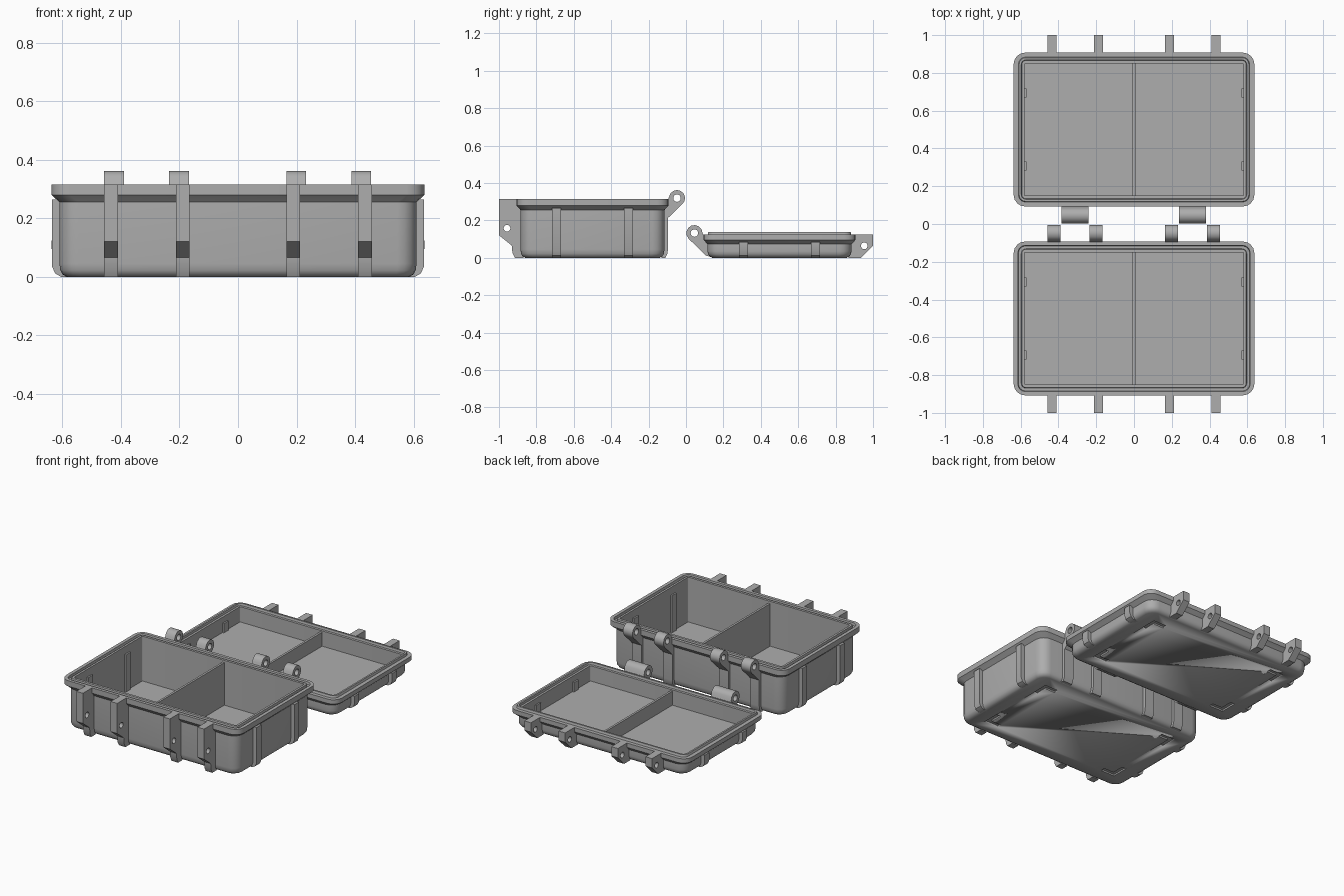
import bpy, bmesh, math

if "Cube" in bpy.data.objects:
    bpy.data.objects.remove(bpy.data.objects["Cube"])

grey = bpy.data.materials.new("grey plastic")
grey.diffuse_color = (0.42, 0.42, 0.42, 1)
grey.use_nodes = True
grey.node_tree.nodes["Principled BSDF"].inputs["Base Color"].default_value = grey.diffuse_color


def finish(name, mesh):
    mesh.materials.clear()
    mesh.materials.append(grey)
    ob = bpy.data.objects.new(name, mesh)
    bpy.context.collection.objects.link(ob)
    bpy.ops.object.select_all(action='DESELECT')
    ob.select_set(True)
    bpy.context.view_layer.objects.active = ob
    bpy.ops.object.shade_smooth_by_angle(angle=math.radians(32))
    return ob


def from_bmesh(name, bm):
    bmesh.ops.recalc_face_normals(bm, faces=bm.faces)
    mesh = bpy.data.meshes.new(name)
    bm.to_mesh(mesh)
    bm.free()
    return finish(name, mesh)


def tray(name, cy, rings):
    """Stack of rounded rectangles (half x, half y, corner radius, z), capped at both ends."""
    bm = bmesh.new()
    loops = []
    for hx, hy, r, z in rings:
        loop = []
        for k, (sx, sy) in enumerate([(1, 1), (-1, 1), (-1, -1), (1, -1)]):
            for i in range(5):
                a = math.pi / 2 * (k + i / 4)
                loop.append(bm.verts.new((sx * (hx - r) + r * math.cos(a),
                                          cy + sy * (hy - r) + r * math.sin(a), z)))
        loops.append(loop)
    n = len(loops[0])
    for lo, hi in zip(loops, loops[1:]):
        for i in range(n):
            bm.faces.new((lo[i], lo[(i + 1) % n], hi[(i + 1) % n], hi[i]))
    bm.faces.new(loops[0][::-1])
    bm.faces.new(loops[-1])
    return from_bmesh(name, bm)


def bracket(name, outline, x0, x1, hole=None):
    """Side profile (y, z), optionally pierced, extruded from x0 to x1."""
    cu = bpy.data.curves.new(name, 'CURVE')
    cu.dimensions, cu.fill_mode, cu.extrude = '2D', 'BOTH', (x1 - x0) / 2
    paths = [outline]
    if hole:
        paths.append(arc(hole[0], hole[1], hole[2], 0, 337.5, 16))
    for path in paths:
        sp = cu.splines.new('POLY')
        sp.points.add(len(path) - 1)
        for p, (y, z) in zip(sp.points, path):
            p.co = (y, z, 0, 1)
        sp.use_cyclic_u = True
    tmp = bpy.data.objects.new("profile", cu)
    bpy.context.collection.objects.link(tmp)
    bpy.context.view_layer.update()
    dg = bpy.context.evaluated_depsgraph_get()
    mesh = bpy.data.meshes.new_from_object(tmp.evaluated_get(dg))
    bpy.data.objects.remove(tmp)
    for v in mesh.vertices:
        y, z, x = v.co
        v.co = (x + (x0 + x1) / 2, y, z)
    bm = bmesh.new()
    bm.from_mesh(mesh)
    bmesh.ops.remove_doubles(bm, verts=bm.verts, dist=1e-5)
    return from_bmesh(name, bm)


def arc(cy, cz, r, a0, a1, n):
    angles = [math.radians(a0 + (a1 - a0) * i / (n - 1)) for i in range(n)]
    return [(cy + r * math.cos(a), cz + r * math.sin(a)) for a in angles]


def box(name, x0, x1, y0, y1, z0, z1):
    bm = bmesh.new()
    bmesh.ops.create_cube(bm, size=1)
    for v in bm.verts:
        v.co = ((x0 + x1) / 2 + v.co.x * (x1 - x0), (y0 + y1) / 2 + v.co.y * (y1 - y0),
                (z0 + z1) / 2 + v.co.z * (z1 - z0))
    return from_bmesh(name, bm)


def side_ribs(name, cy, top):
    """Two upright ribs on each end wall."""
    prof = [(0.57, 0), (0.605, 0), (0.625, 0.012), (0.635, 0.035), (0.635, top), (0.57, top)]
    for sx in (-1, 1):
        for y in (cy - 0.193, cy + 0.193):
            bm = bmesh.new()
            f = bm.faces.new([bm.verts.new((sx * x, y - 0.024, z)) for x, z in prof])
            ext = bmesh.ops.extrude_face_region(bm, geom=[f])
            for v in ext['geom']:
                if isinstance(v, bmesh.types.BMVert):
                    v.co.y += 0.048
            from_bmesh(name, bm)


def corner_marks(shell, cy):
    """L-shaped recesses in the underside corners."""
    pts = [(0.5, 0.28), (0.4, 0.28), (0.4, 0.25), (0.47, 0.25), (0.47, 0.17), (0.5, 0.17)]
    bm = bmesh.new()
    for sx in (-1, 1):
        for sy in (-1, 1):
            f = bm.faces.new([bm.verts.new((sx * x, cy + sy * y, -0.02)) for x, y in pts])
            ext = bmesh.ops.extrude_face_region(bm, geom=[f])
            for v in ext['geom']:
                if isinstance(v, bmesh.types.BMVert):
                    v.co.z = 0.01
    cutter = from_bmesh("mark_cutter", bm)
    cutter.hide_render = True
    cutter.hide_set(True)
    mod = shell.modifiers.new("marks", 'BOOLEAN')
    mod.operation, mod.object, mod.solver = 'DIFFERENCE', cutter, 'EXACT'


# Deep base tray with a gasket groove in its rim
base = tray("base_tray", -0.5, [
    (0.585, 0.36, 0.05, 0), (0.599, 0.374, 0.058, 0.008), (0.607, 0.382, 0.063, 0.022),
    (0.61, 0.385, 0.065, 0.045), (0.61, 0.385, 0.065, 0.255), (0.637, 0.407, 0.06, 0.28),
    (0.637, 0.407, 0.06, 0.315), (0.615, 0.387, 0.04, 0.315), (0.612, 0.384, 0.038, 0.3),
    (0.597, 0.369, 0.025, 0.3), (0.594, 0.366, 0.022, 0.315), (0.58, 0.35, 0.006, 0.315),
    (0.58, 0.35, 0.006, 0.025)])
corner_marks(base, -0.5)
box("base_divider", -0.007, 0.007, -0.852, -0.148, 0.02, 0.3)
side_ribs("base_side_rib", -0.5, 0.265)

# Shallow lid tray with a raised sealing lip
lid = tray("lid_tray", 0.5, [
    (0.585, 0.36, 0.05, 0), (0.599, 0.374, 0.058, 0.008), (0.607, 0.382, 0.063, 0.02),
    (0.61, 0.385, 0.065, 0.035), (0.61, 0.385, 0.065, 0.073), (0.637, 0.407, 0.06, 0.096),
    (0.637, 0.407, 0.06, 0.124), (0.612, 0.384, 0.038, 0.124), (0.608, 0.38, 0.034, 0.138),
    (0.597, 0.369, 0.025, 0.138), (0.594, 0.366, 0.022, 0.124), (0.58, 0.35, 0.006, 0.124),
    (0.58, 0.35, 0.006, 0.025)])
corner_marks(lid, 0.5)
box("lid_divider", -0.007, 0.007, 0.148, 0.852, 0.02, 0.115)
side_ribs("lid_side_rib", 0.5, 0.085)

# Latch brackets on the free edges
base_latch = [(-1, 0.315), (-1, 0.12), (-0.932, 0.066), (-0.928, 0.025), (-0.915, 0),
              (-0.87, 0), (-0.87, 0.285), (-0.9, 0.315)]
lid_latch = [(1, 0.124), (1, 0.064), (0.935, 0), (0.87, 0), (0.87, 0.1), (0.9, 0.124)]
for x0, x1 in [(-0.457, -0.41), (-0.212, -0.165), (0.165, 0.212), (0.41, 0.457)]:
    bracket("base_latch_bracket", base_latch, x0, x1, (-0.957, 0.158, 0.018))
    bracket("lid_latch_bracket", lid_latch, x0, x1, (0.953, 0.064, 0.018))

# Hinge knuckles: outer pairs on the base, wide middles on the lid
base_hinge = arc(-0.048, 0.319, 0.043, -45, 170, 9) + [
    (-0.1, 0.3), (-0.125, 0.28), (-0.13, 0), (-0.11, 0), (-0.1, 0.02), (-0.096, 0.045), (-0.096, 0.213)]
lid_hinge = arc(0.045, 0.132, 0.043, 0, 225, 9) + [
    (0.105, 0.012), (0.13, 0.005), (0.13, 0.08), (0.1, 0.108)]
for x0, x1 in [(-0.457, -0.39), (-0.236, -0.168), (0.165, 0.233), (0.387, 0.455)]:
    bracket("base_hinge_knuckle", base_hinge, x0, x1, (-0.048, 0.319, 0.02))
for x0, x1 in [(-0.385, -0.242), (0.238, 0.38)]:
    bracket("lid_hinge_knuckle", lid_hinge, x0, x1, (0.045, 0.132, 0.02))
